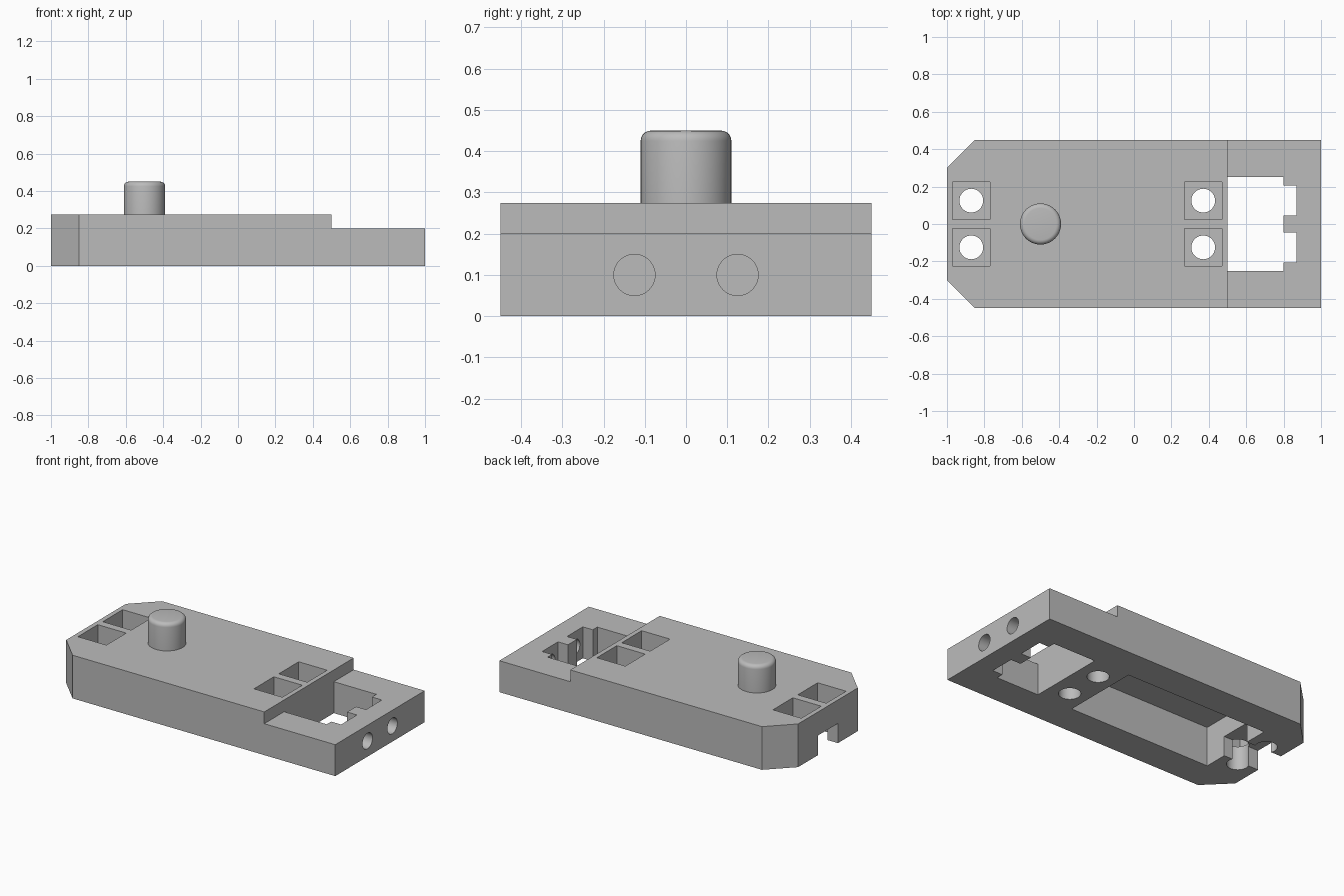
import bpy
import bmesh
import math

cube = bpy.data.objects.get("Cube")
if cube:
    bpy.data.objects.remove(cube, do_unlink=True)

# One plain grey for everything
grey = bpy.data.materials.new("plain_grey")
grey.use_nodes = True
colour = (0.5, 0.5, 0.5, 1)
grey.diffuse_color = colour
grey.node_tree.nodes["Principled BSDF"].inputs["Base Color"].default_value = colour


def activate(obj):
    bpy.ops.object.select_all(action="DESELECT")
    obj.select_set(True)
    bpy.context.view_layer.objects.active = obj


def prism(name, outline, z0, z1):
    """Extrude a flat outline from z0 up to z1."""
    bm = bmesh.new()
    face = bm.faces.new([bm.verts.new((x, y, z0)) for x, y in outline])
    ext = bmesh.ops.extrude_face_region(bm, geom=[face])
    verts = [v for v in ext["geom"] if isinstance(v, bmesh.types.BMVert)]
    bmesh.ops.translate(bm, verts=verts, vec=(0, 0, z1 - z0))
    bmesh.ops.recalc_face_normals(bm, faces=bm.faces[:])
    mesh = bpy.data.meshes.new(name)
    bm.to_mesh(mesh)
    bm.free()
    mesh.materials.append(grey)
    obj = bpy.data.objects.new(name, mesh)
    bpy.context.collection.objects.link(obj)
    return obj


def box(name, x0, x1, y0, y1, z0, z1):
    return prism(name, [(x0, y0), (x1, y0), (x1, y1), (x0, y1)], z0, z1)


def cylinder(name, radius, depth, centre, rotation=(0, 0, 0)):
    bpy.ops.mesh.primitive_cylinder_add(vertices=48, radius=radius, depth=depth,
                                        location=centre, rotation=rotation)
    obj = bpy.context.object
    obj.name = name
    obj.data.materials.append(grey)
    return obj


def cut(target, cutter):
    """Subtract the cutter and discard it."""
    cutter.hide_render = True
    activate(target)
    mod = target.modifiers.new("cut", "BOOLEAN")
    mod.operation = "DIFFERENCE"
    mod.solver = "EXACT"
    mod.object = cutter
    bpy.ops.object.modifier_apply(modifier=mod.name)
    bpy.data.objects.remove(cutter, do_unlink=True)


# Main block with two chamfered corners
LENGTH, WIDTH, TOP, CHAMFER = 1, 0.45, 0.275, 0.15
half = [(LENGTH, WIDTH), (CHAMFER - LENGTH, WIDTH), (-LENGTH, WIDTH - CHAMFER)]
body = prism("body", half + [(x, -y) for x, y in reversed(half)], 0, TOP)

# Lower step, through window, underside cavity and end channel
cut(body, box("step_cutter", 0.5, 1.1, -0.6, 0.6, 0.2, 0.4))
cut(body, box("window_cutter", 0.5, 0.8, -0.25, 0.25, -0.1, 0.25))
cut(body, box("cavity_cutter", -0.75, 0.25, -0.25, 0.25, -0.1, 0.25))
cut(body, box("channel_cutter", -1.1, -0.7, -0.1, 0.1, -0.1, 0.125))

for side in (-1, 1):
    y = side * 0.125
    # Nut slot in the window wall and its bolt hole through the end
    cut(body, box("nut_slot_cutter", 0.7, 0.87, y - 0.08, y + 0.08, -0.1, 0.3))
    cut(body, cylinder("bolt_hole_cutter", 0.05, 0.25, (0.965, y, 0.1),
                       (0, math.pi / 2, 0)))
    # Square sockets with round holes below
    for x in (-0.87, 0.37):
        cut(body, box("socket_cutter", x - 0.1, x + 0.1, y - 0.1, y + 0.1, 0.15, 0.4))
        cut(body, cylinder("round_hole_cutter", 0.0635, 0.4, (x, y, 0.1)))

activate(body)
bpy.ops.object.shade_smooth_by_angle(angle=math.radians(30))

# Peg with a rounded rim
peg = cylinder("peg", 0.11, 0.185, (-0.5, 0, 0.3575))
bevel = peg.modifiers.new("rim", "BEVEL")
bevel.width = 0.025
bevel.segments = 5
bevel.limit_method = "WEIGHT"
weights = peg.data.attributes.new("bevel_weight_edge", "FLOAT", "EDGE")
for edge in peg.data.edges:
    if all(peg.data.vertices[i].co.z > 0 for i in edge.vertices):
        weights.data[edge.index].value = 1
activate(peg)
bpy.ops.object.modifier_apply(modifier=bevel.name)
bpy.ops.object.shade_smooth_by_angle(angle=math.radians(30))
